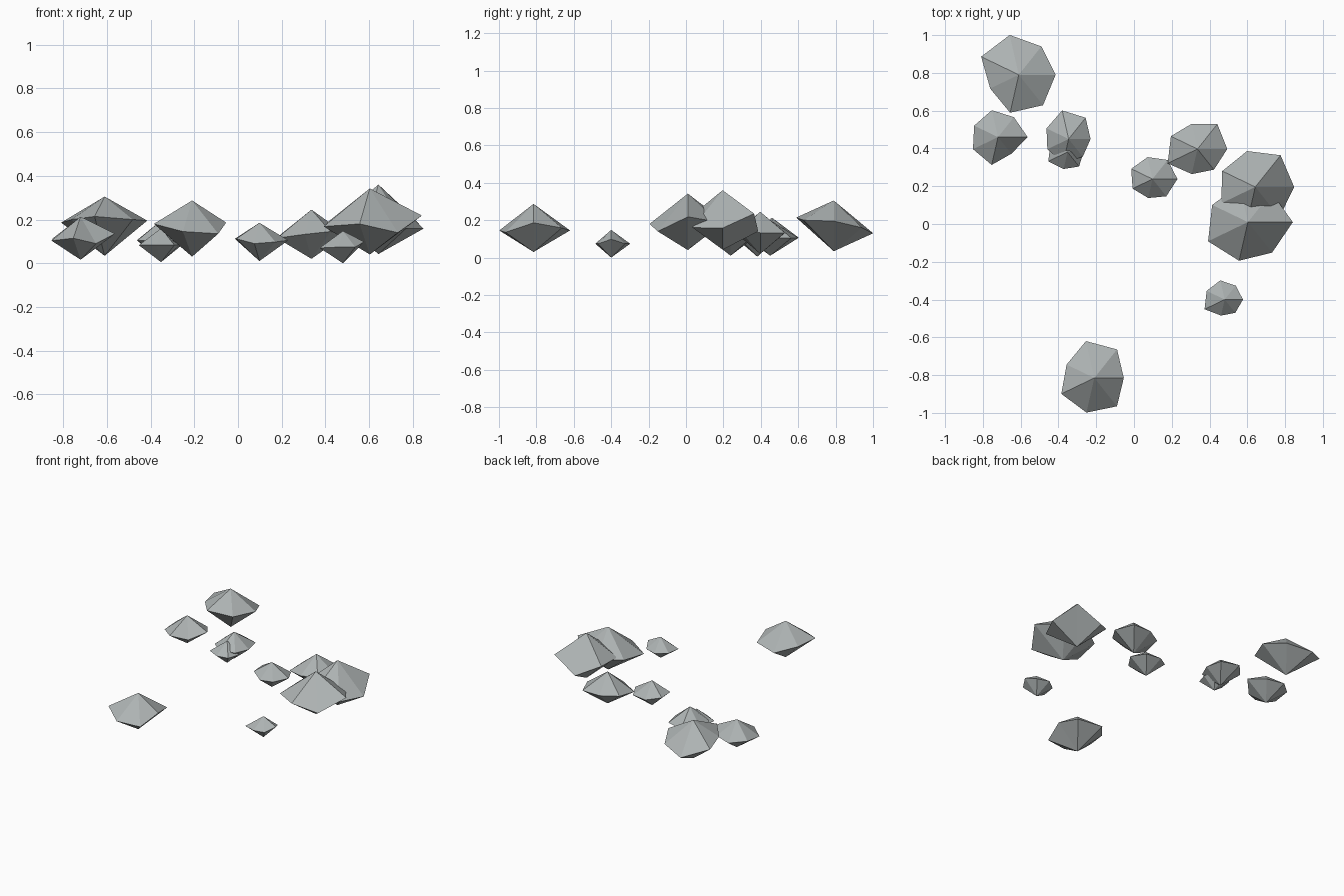
import bpy, bmesh, math

stone = bpy.data.materials.new("grey stone")
stone.diffuse_color = (0.42, 0.45, 0.45, 1)


def rock(name, x, y, bottom, top, radii, heights=None):
    """Seven-sided double pyramid: uneven girdle between two apexes."""
    heights = heights or {}
    bm = bmesh.new()
    hi = bm.verts.new((x, y, top))
    lo = bm.verts.new((x, y, bottom))
    ring = []
    for i, r in enumerate(radii):
        a = math.tau * i / len(radii)
        z = heights.get(i, (top + bottom) / 2)
        ring.append(bm.verts.new((x + r * math.cos(a), y + r * math.sin(a), z)))
    for a, b in zip(ring, ring[1:] + ring[:1]):
        bm.faces.new((a, b, hi))
        bm.faces.new((b, a, lo))
    me = bpy.data.meshes.new(name)
    bm.to_mesh(me)
    bm.free()
    me.materials.append(stone)
    ob = bpy.data.objects.new(name, me)
    bpy.context.collection.objects.link(ob)


# Back left group
rock("rock_back_left_large", -.61, .79, .034, .305,
     (.195, .192, .216, .221, .168, .206, .206), {0: .195, 1: .16, 2: .13, 3: .186, 4: .2, 5: .214, 6: .2})
rock("rock_left", -.72, .46, .016, .213,
     (.157, .135, .146, .14, .147, .151, .113), {0: .135, 2: .107, 4: .103, 6: .09})
rock("rock_mid_left", -.346, .45, .01, .2,
     (.116, .144, .155, .13, .125, .13, .12))
rock("rock_mid_left_small", -.352, .381, .005, .16,
     (.085, .09, .09, .1, .113, .092, .098))

# Centre pair
rock("rock_centre_small", .098, .238, .01, .185,
     (.132, .129, .119, .125, .117, .103, .117), {0: .105, 3: .112, 4: .112, 5: .09})
rock("rock_centre", .336, .397, .02, .245,
     (.158, .169, .137, .156, .175, .136, .14), {4: .115, 6: .145})

# Large overlapping pair on the right
rock("rock_right_back", .642, .196, .042, .36,
     (.206, .215, .195, .194, .2, .2, .205), {0: .158, 1: .235, 2: .14, 6: .16})
rock("rock_right_front", .603, .01, .04, .342,
     (.238, .2, .2, .21, .234, .21, .206), {0: .218, 4: .168, 5: .18, 6: .14})

# Outlying rocks at the front
rock("rock_front_small", .48, -.4, .0, .148,
     (.097, .094, .104, .106, .118, .087, .09), {0: .098, 4: .07})
rock("rock_front_large", -.21, -.815, .03, .287,
     (.156, .193, .2, .163, .194, .188, .192), {0: .186, 2: .145, 3: .17, 4: .18, 5: .145, 6: .135})
